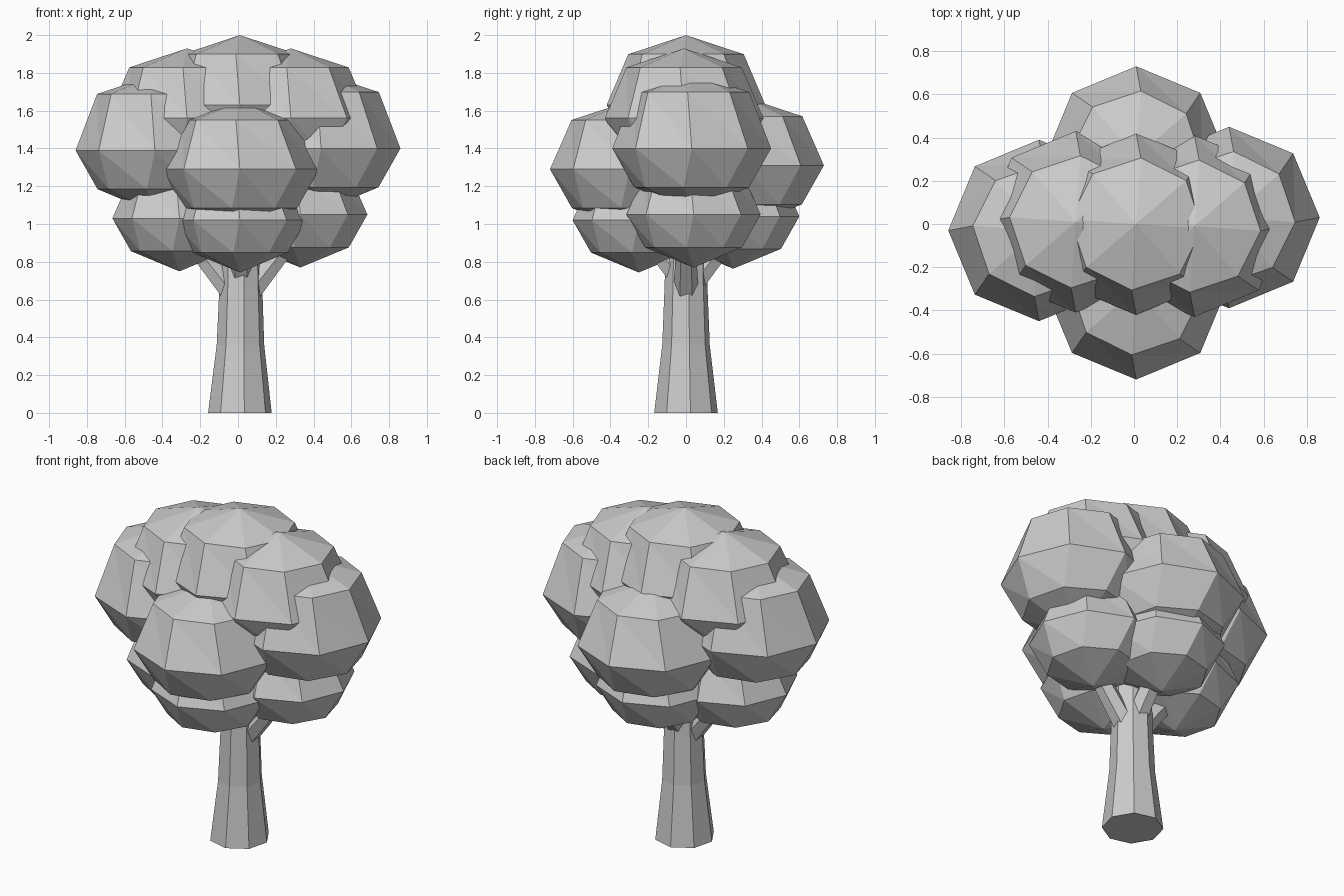
import bpy, bmesh
from math import sin, cos, pi, radians
from mathutils import Vector

cube = bpy.data.objects.get("Cube")
if cube:
    bpy.data.objects.remove(cube, do_unlink=True)

grey = bpy.data.materials.new("plain grey")
grey.use_nodes = True
grey.diffuse_color = (0.6, 0.6, 0.6, 1)
grey.node_tree.nodes["Principled BSDF"].inputs["Base Color"].default_value = (0.6, 0.6, 0.6, 1)


def ring(bm, centre, radius, turn, axis=Vector((0, 0, 1)), sides=8):
    """Add one loop of vertices around an axis."""
    spin = axis.to_track_quat('Z', 'Y')
    return [bm.verts.new(centre + spin @ Vector((radius * cos(turn + 2 * pi * i / sides),
                                                 radius * sin(turn + 2 * pi * i / sides), 0)))
            for i in range(sides)]


def bridge(bm, low, high):
    """Join two loops with triangles."""
    n = len(low)
    for i in range(n):
        j = (i + 1) % n
        bm.faces.new((low[i], low[j], high[i]))
        bm.faces.new((low[j], high[j], high[i]))


def finish(bm, name):
    bmesh.ops.recalc_face_normals(bm, faces=bm.faces)
    mesh = bpy.data.meshes.new(name)
    bm.to_mesh(mesh)
    bm.free()
    mesh.materials.append(grey)
    bpy.context.collection.objects.link(bpy.data.objects.new(name, mesh))


def leaf_clump(name, place, radius, rise):
    """Faceted ball with a flattened crown and a twisted underside."""
    bm = bmesh.new()
    c = Vector(place)
    up = Vector((0, 0, radius))
    bottom = bm.verts.new(c - up * 0.79)
    low = ring(bm, c - up * 0.49, radius * 0.73, radians(-8))
    middle = ring(bm, c, radius, 0)
    high = ring(bm, c + up * rise, radius * 0.73, radians(-4))
    top = bm.verts.new(c + up * (rise + 0.24))
    bridge(bm, low, middle)
    bridge(bm, middle, high)
    for i in range(8):
        bm.faces.new((bottom, low[i - 1], low[i]))
        bm.faces.new((top, high[i - 1], high[i]))
    finish(bm, name)


def limb(name, stations, sides, turn, axis):
    """Tapered limb through (centre, radius) stations."""
    bm = bmesh.new()
    loops = [ring(bm, Vector(c), r, turn, axis, sides) for c, r in stations]
    for a, b in zip(loops, loops[1:]):
        bridge(bm, a, b)
    bm.faces.new(loops[0])
    bm.faces.new(loops[-1])
    finish(bm, name)


# Foliage: crown, upper pair, middle tier and lower tier
leaf_clump("crown_leaves", (0.01, 0, 1.63), 0.42, 0.64)
leaf_clump("upper_left_leaves", (0.28, -0.01, 1.56), 0.42, 0.64)
leaf_clump("upper_right_leaves", (-0.27, 0.01, 1.56), 0.42, 0.64)
leaf_clump("middle_left_leaves", (0.44, 0.03, 1.40), 0.42, 0.71)
leaf_clump("middle_right_leaves", (-0.44, -0.03, 1.39), 0.42, 0.71)
leaf_clump("middle_front_leaves", (0.01, -0.30, 1.29), 0.42, 0.62)
leaf_clump("middle_back_leaves", (0.01, 0.31, 1.31), 0.42, 0.62)
leaf_clump("lower_left_leaves", (0.33, 0.04, 1.05), 0.355, 0.62)
leaf_clump("lower_right_leaves", (-0.31, -0.02, 1.03), 0.355, 0.62)
leaf_clump("lower_front_leaves", (0.01, -0.25, 1.02), 0.35, 0.62)
leaf_clump("lower_back_leaves", (0.01, 0.25, 1.04), 0.35, 0.62)

# Trunk
limb("trunk", [((0.01, 0, 0), 0.17), ((0.013, 0, 0.36), 0.127),
               ((0.015, 0, 0.66), 0.115), ((0.015, 0, 1.0), 0.105)],
     8, radians(8), Vector((0, 0, 1)))

# Branches
for name, dx, dy, start in (("left_branch", 1, 0, 0.64), ("right_branch", -1, 0, 0.64),
                            ("front_branch", 0, -1, 0.74), ("back_branch", 0, 1, 0.70)):
    base = Vector((0.015 + dx * 0.05, dy * 0.05, start))
    tip = base + Vector((dx * 0.26, dy * 0.26, 0.33))
    limb(name, [(base, 0.065), (tip, 0.05)], 6, 0, (tip - base).normalized())
